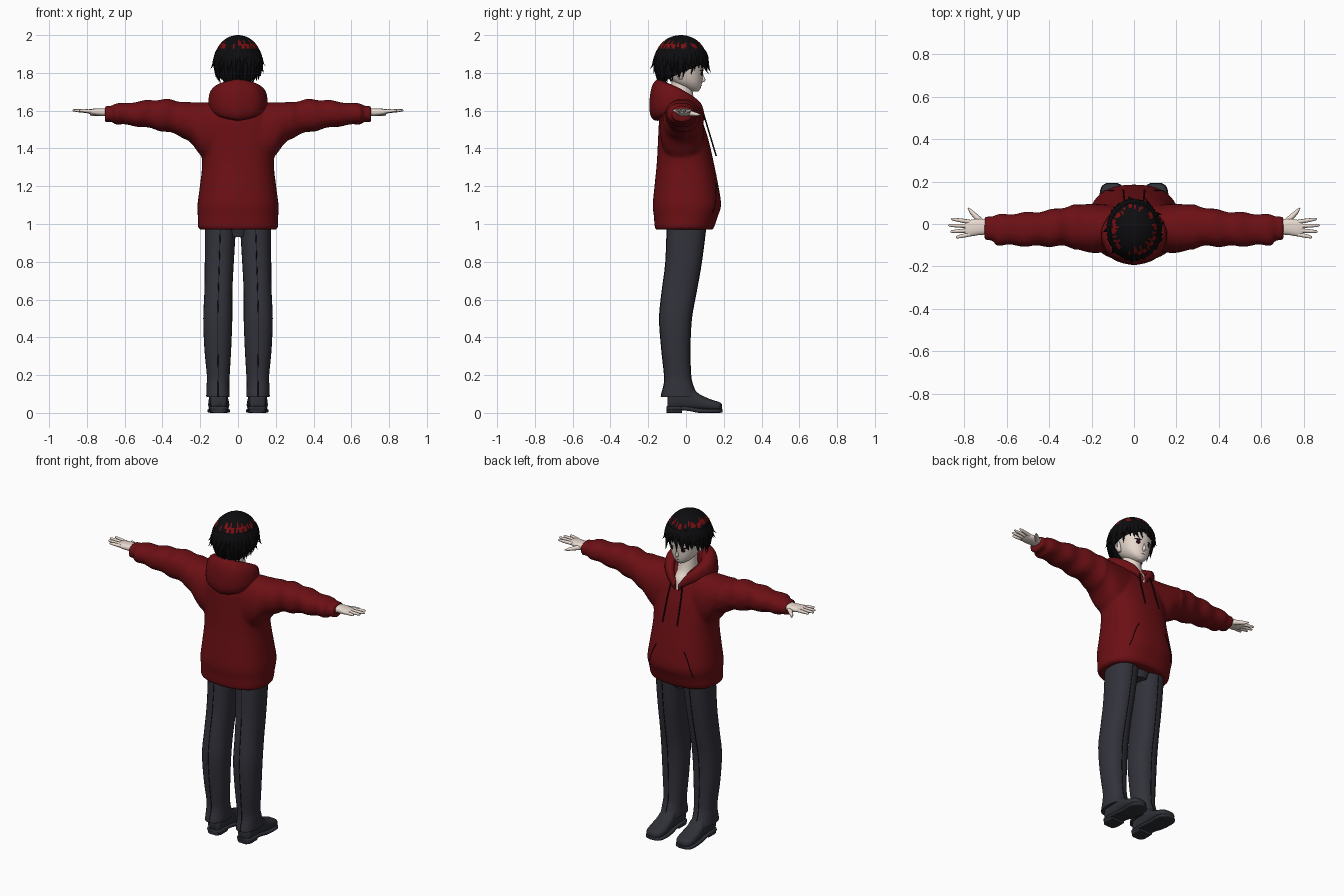
import bpy, bmesh, math, random
from mathutils import Vector
from mathutils.bvhtree import BVHTree

random.seed(4)
if "Cube" in bpy.data.objects:
    bpy.data.objects.remove(bpy.data.objects["Cube"])


def material(name, r, g, b):
    m = bpy.data.materials.new(name)
    m.use_nodes = True
    m.diffuse_color = (r, g, b, 1)
    node = m.node_tree.nodes["Principled BSDF"]
    node.inputs["Base Color"].default_value = (r, g, b, 1)
    node.inputs["Roughness"].default_value = 0.9
    return m


RED = material("hoodie red", 0.15, 0.005, 0.007)
SEAM = material("dark seam", 0.018, 0.003, 0.004)
PANTS = material("charcoal cloth", 0.032, 0.032, 0.044)
SHOE = material("shoe leather", 0.028, 0.03, 0.038)
SKIN = material("pale skin", 0.8, 0.69, 0.62)
HAIR = material("black hair", 0.004, 0.004, 0.005)
STREAK = material("red hair streak", 0.2, 0.004, 0.005)


def spline(rows, steps=4):
    """Smoothly resample a list of number tuples."""
    out = []
    for i in range(len(rows) - 1):
        a, b, c, d = (rows[max(0, min(len(rows) - 1, i + k))] for k in (-1, 0, 1, 2))
        for s in range(steps):
            t = s / steps
            out.append([q + 0.5 * t * (r - p + t * (2 * p - 5 * q + 4 * r - s4
                        + t * (3 * (q - r) + s4 - p))) for p, q, r, s4 in zip(a, b, c, d)])
    return out + [list(rows[-1])]


def ring(centre, u, v, n=24, e=2.0):
    """Closed superellipse around centre with half axes u and v."""
    pts = []
    for k in range(n):
        c, s = math.cos(2 * math.pi * k / n), math.sin(2 * math.pi * k / n)
        pts.append(centre + u * math.copysign(abs(c) ** (2 / e), c)
                   + v * math.copysign(abs(s) ** (2 / e), s))
    return pts


def loft(axis, rows, n=24, e=2.0, steps=4):
    """Rows are position on the axis, then min/max on the two other axes."""
    ia, ib = [i for i in range(3) if i != axis]
    shell = []
    for t, a0, a1, b0, b1 in spline(rows, steps):
        c, u, v = Vector(), Vector(), Vector()
        c[axis], c[ia], c[ib] = t, (a0 + a1) / 2, (b0 + b1) / 2
        u[ia], v[ib] = (a1 - a0) / 2, (b1 - b0) / 2
        shell.append(ring(c, u, v, n, e))
    return shell


def tube(points, radii, n=8):
    shell = []
    for i, p in enumerate(points):
        d = (points[min(i + 1, len(points) - 1)] - points[max(i - 1, 0)]).normalized()
        u = d.cross(Vector((0.3, 0.2, 0.9)) if abs(d.z) < 0.8 else Vector((0, 1, 0))).normalized()
        shell.append(ring(p, u * radii[i], d.cross(u) * radii[i], n))
    return shell


def mirror(shell):
    return [[Vector((-p.x, p.y, p.z)) for p in r] for r in shell]


def skin(name, shells, mat, caps=True):
    """Bridge every shell's rings into one smooth mesh object."""
    bm = bmesh.new()
    for shell in shells:
        vs = [[bm.verts.new(p) for p in r] for r in shell]
        n = len(vs[0])
        for a, b in zip(vs, vs[1:]):
            for k in range(n):
                bm.faces.new((a[k], a[(k + 1) % n], b[(k + 1) % n], b[k]))
        if caps:
            bm.faces.new(vs[0])
            bm.faces.new(vs[-1])
    bmesh.ops.recalc_face_normals(bm, faces=bm.faces[:])
    me = bpy.data.meshes.new(name)
    bm.to_mesh(me)
    bm.free()
    ob = bpy.data.objects.new(name, me)
    bpy.context.collection.objects.link(ob)
    me.materials.append(mat)
    bpy.ops.object.select_all(action='DESELECT')
    ob.select_set(True)
    bpy.context.view_layer.objects.active = ob
    bpy.ops.object.shade_smooth_by_angle(angle=math.radians(50))
    return ob


def pair(name, shells, mat):
    skin("left_" + name, shells, mat)
    skin("right_" + name, [mirror(s) for s in shells], mat)


def surface(ob):
    bpy.context.view_layer.update()
    return BVHTree.FromObject(ob, bpy.context.evaluated_depsgraph_get())


def project(tree, x, z, lift=0.002):
    hit = tree.ray_cast(Vector((x, 1, z)), Vector((0, -1, 0)))[0]
    return Vector((x, (hit.y if hit else 0.08) + lift, z))


# Hoodie: body and sleeves fused into one soft surface
body = loft(2, [(0.97, -.2, .2, -.16, .14), (0.985, -.212, .212, -.166, .15),
                (1.04, -.213, .213, -.17, .168), (1.1, -.215, .215, -.176, .186),
                (1.2, -.202, .202, -.167, .172), (1.32, -.19, .19, -.155, .148),
                (1.45, -.2, .2, -.148, .118), (1.54, -.21, .21, -.143, .088),
                (1.6, -.19, .19, -.13, .062), (1.645, -.15, .15, -.11, .03),
                (1.665, -.08, .08, -.08, 0)], 40, 2.4)
sleeve = loft(0, [(.1, -.13, .09, 1.3, 1.645), (.19, -.137, .095, 1.355, 1.645),
                  (.25, -.125, .092, 1.43, 1.645), (.31, -.108, .085, 1.467, 1.652),
                  (.4, -.105, .065, 1.492, 1.66), (.5, -.105, .055, 1.512, 1.652),
                  (.6, -.1, .047, 1.525, 1.64), (.65, -.098, .042, 1.53, 1.638),
                  (.665, -.08, .036, 1.54, 1.626), (.705, -.076, .036, 1.538, 1.625)], 28, 2.2, 6)
for r in sleeve:  # cloth folds along the arm
    x = r[0].x
    if .27 < x < .65:
        mid = sum(r, Vector()) / len(r)
        for k, p in enumerate(r):
            r[k] = mid + (p - mid) * (1 + .055 * math.sin(52 * x + 1.2 * math.sin(k / 4)))
hoodie = skin("hoodie", [body, sleeve, mirror(sleeve)], RED)
fuse = hoodie.modifiers.new("fuse", 'REMESH')
fuse.mode, fuse.voxel_size, fuse.use_smooth_shade = 'VOXEL', 0.01, True
soften = hoodie.modifiers.new("soften", 'SMOOTH')
soften.iterations = 4
cloth = surface(hoodie)

# Hood resting around the neck, open in a V on the chest
half = spline([(.012, .085, 1.565, .014, .02), (.055, .068, 1.615, .02, .03),
               (.1, .015, 1.648, .03, .042), (.115, -.05, 1.658, .042, .068),
               (.075, -.12, 1.658, .05, .095), (0, -.143, 1.658, .05, .112)], 6)
hood = []
for x, y, z, thick, tall in half + [[-r[0]] + r[1:] for r in half[-2::-1]]:
    out = Vector((x, y + .03, 0)).normalized()
    hood.append(ring(Vector((x, y, z)), out * thick, Vector((0, 0, tall)) - out * tall * .08, 20, 2.5))
skin("hood", [hood], RED)

# Drawstrings and front pocket seams
string = [Vector(p) for p in spline([(.035, .088, 1.6), (.045, .112, 1.52), (.05, .16, 1.36)])]
pair("drawstring", [tube(string, [.004] * len(string))], SEAM)
slit = [project(cloth, x, z, 0) for x, z in spline([(.095, 1.21), (.125, 1.15), (.15, 1.06)])]
pair("pocket_seam", [tube(slit, [.0035] * len(slit), 6)], SEAM)

# Trouser legs with flared cuffs and long seams
rows = [(.085, .044, .168, -.132, .062), (.1, .044, .168, -.13, .056), (.15, .046, .166, -.117, .036),
        (.2, .044, .165, -.115, .026), (.34, .036, .178, -.13, .022), (.5, .03, .184, -.141, .03),
        (.64, .03, .178, -.128, .055), (.8, .022, .176, -.108, .083), (1.03, .008, .176, -.1, .112)]
leg = loft(2, rows, 28, 2.3)
pair("trouser_leg", [leg], PANTS)
for side, k in (("rear", 21), ("front", 7)):
    line = [r[k] for r in leg]
    pair(side + "_trouser_seam", [tube(line, [.002] * len(line), 6)], HAIR)
skin("trouser_hips", [loft(2, [(.93, -.06, .06, -.07, .08), (1.04, -.17, .17, -.1, .11)], 24)], PANTS)

# Shoes: upper, sole and heel
upper = loft(1, [(-.098, .075, .13, .02, .08), (-.085, .06, .146, .015, .12), (-.03, .056, .15, .015, .155),
                 (.025, .054, .152, .015, .14), (.07, .05, .156, .014, .1), (.13, .046, .158, .012, .072),
                 (.175, .056, .15, .012, .058), (.19, .08, .128, .015, .045)], 24, 2.6)
sole = loft(1, [(-.104, .075, .13, .015, .034), (-.085, .055, .15, .012, .036), (.0, .052, .154, .012, .034),
                (.07, .046, .158, 0, .024), (.14, .042, .162, 0, .022), (.178, .054, .152, 0, .022),
                (.194, .08, .128, .004, .02)], 24, 4)
heel = loft(1, [(-.102, .07, .135, 0, .03), (-.08, .056, .149, 0, .03), (-.02, .056, .149, 0, .03)], 20, 5)
pair("shoe", [upper, sole, heel], SHOE)

# Hands: palm, four fanned fingers and a thumb
palm = loft(0, [(.69, -.05, .02, 1.57, 1.612), (.73, -.052, .024, 1.572, 1.612),
                (.77, -.058, .02, 1.578, 1.61), (.797, -.052, .012, 1.586, 1.606)], 20, 2.5)
hand = [palm]
for y, dy, reach in ((.01, .014, .862), (-.01, .004, .876), (-.03, -.006, .866), (-.049, -.014, .84)):
    pts = [Vector((.775 + (reach - .775) * t, y + dy * t, 1.596 + .006 * t)) for t in (0, .35, .7, .95, 1)]
    hand.append(tube(pts, [.0105, .01, .0085, .006, .002]))
thumb = [Vector(p) for p in ((.715, .005, 1.588), (.745, .035, 1.584), (.768, .058, 1.58), (.782, .076, 1.578))]
hand.append(tube(thumb, [.016, .013, .0095, .003]))
pair("hand", hand, SKIN)

# Neck, head, nose and ears
skin("neck", [loft(2, [(1.53, -.045, .045, -.09, .088), (1.6, -.056, .056, -.08, .078),
                       (1.65, -.055, .055, -.08, .045), (1.76, -.048, .048, -.075, .028)])], SKIN)
head = skin("head", [loft(2, [(1.702, -.014, .014, .025, .065), (1.718, -.042, .042, -.01, .077),
                              (1.75, -.07, .07, -.065, .085), (1.8, -.088, .088, -.1, .09),
                              (1.86, -.098, .098, -.115, .097), (1.92, -.085, .085, -.105, .08),
                              (1.97, -.04, .04, -.06, .035)], 40, 2.2)], SKIN)
skin("nose", [loft(2, [(1.748, -.004, .004, .07, .084), (1.76, -.01, .01, .07, .103),
                       (1.785, -.005, .005, .07, .094), (1.8, -.002, .002, .07, .088)], 12)], SKIN)
pair("ear", [loft(2, [(1.765, .075, .088, -.04, -.02), (1.785, .075, .1, -.05, -.015),
                      (1.815, .08, .108, -.06, -.015), (1.835, .085, .1, -.05, -.025)], 14)], SKIN)

# Painted eyes and mouth laid onto the face
face = surface(head)


def plate(x, z, w, h, lift):
    outline = [(math.cos(k * math.pi / 8), math.sin(k * math.pi / 8)) for k in range(16)]
    return [[project(face, x + w * c * f, z + h * s * f, lift) for c, s in outline] for f in (1, .5, .05)]


pair("eye", [plate(.038, 1.798, .012, .014, .002)], SEAM)
pair("eyelash", [plate(.04, 1.813, .021, .004, .003)], HAIR)
skin("mouth", [plate(0, 1.732, .014, .0018, .002)], SEAM)


# Hair: a cap with a broken red band, then tapering locks
def hair_point(a, z, extra=0.0):
    d = (z - 1.87) / .13
    f = math.sqrt(max(0, 1 - d * d)) if d > 0 else 1 - .3 * d * d * .75
    return Vector((.123 * math.cos(a) * (f + extra), -.027 + .138 * math.sin(a) * (f + extra), z))


def hairline(a):
    s = math.sin(a)
    return 1.775 + (.055 if s > 0 else .06) * s


angles = [2 * math.pi * k / 72 for k in range(72)]
cap = [[hair_point(a, 1.87 + .13 * math.cos((i + .05) / 20 * math.pi / 2)) for a in angles] for i in range(20)]
cap += [[hair_point(a, 1.87 + (hairline(a) + .025 - 1.87) * j / 6) for a in angles] for j in range(7)]
crown = skin("hair_cap", [cap], HAIR, caps=False)
crown.data.materials.append(STREAK)
jitter = [random.uniform(-.012, .012) if random.random() < .65 else 1 for a in angles]
for p in crown.data.polygons:
    j = jitter[p.index % 72]
    if 1.938 + j < p.center.z < 1.962 + j:
        p.material_index = 1


def lock(a, end, width, flick, start=1.925, twist=0.0):
    shell = []
    for i in range(9):
        t = i / 8
        b = a + twist * t * t
        z = start + (end - start) * t
        size = 1 - t ** 2.2 + .02
        c = hair_point(b, z, flick * t ** 3)
        side, out = Vector((-math.sin(b), math.cos(b), 0)), Vector((math.cos(b), math.sin(b), 0))
        shell.append(ring(c, side * width * size, out * .011 * size * min(1, .15 + 2 * t), 6))
    return shell


locks = [lock(a, hairline(a) + random.uniform(-.022, .015), random.uniform(.012, .019),
              random.uniform(-.03, .1), twist=random.uniform(-.15, .15)) for a in angles[::2]]
locks += [lock(random.uniform(0, 6.28), random.uniform(1.79, 1.84), .012, random.uniform(.1, .25),
               1.9, random.uniform(-.2, .2)) for k in range(22)]
skin("hair_locks", locks, HAIR)
